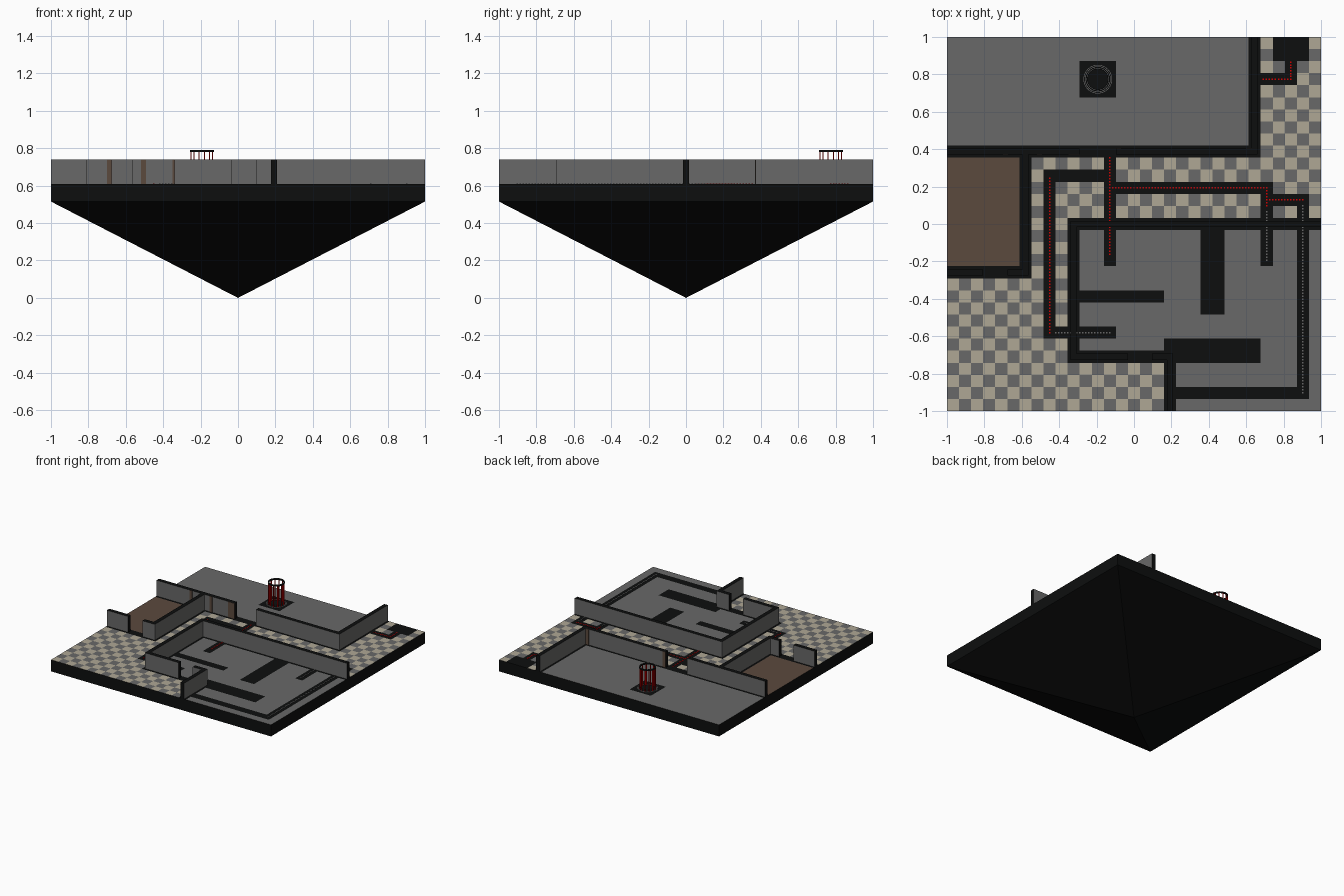
import bpy, bmesh, math
from mathutils import Vector

if "Cube" in bpy.data.objects:
    bpy.data.objects.remove(bpy.data.objects["Cube"])

U = 2 / 31            # floor tile size
Z = 0.61              # floor level
H = 0.13              # wall height
T = U / 4             # half wall thickness

def mat(name, r, g, b):
    m = bpy.data.materials.new(name)
    m.diffuse_color = (r, g, b, 1)
    m.use_nodes = True
    m.node_tree.nodes["Principled BSDF"].inputs["Base Color"].default_value = m.diffuse_color
    return m

BLACK = mat("black", 0.004, 0.0045, 0.0045)
GREY = mat("grey", 0.14, 0.14, 0.138)
BEIGE = mat("beige", 0.43, 0.39, 0.30)
BROWN = mat("brown", 0.105, 0.067, 0.048)
RED = mat("red", 0.7, 0.0, 0.0)
MATS = [BLACK, GREY, BEIGE, BROWN, RED]
K, G, BE, BR, R = range(5)

def finish(bm, name):
    me = bpy.data.meshes.new(name)
    bm.to_mesh(me)
    bm.free()
    for m in MATS:
        me.materials.append(m)
    ob = bpy.data.objects.new(name, me)
    bpy.context.collection.objects.link(ob)
    return ob

def cx(c): return -1 + (c + 0.5) * U     # tile column centre
def cy(r): return 1 - (r + 0.5) * U      # tile row centre, from the back

def box(bm, x0, x1, y0, y1, z0, z1, mi):
    v = [bm.verts.new((x, y, z)) for z in (z0, z1)
         for x, y in ((x0, y0), (x1, y0), (x1, y1), (x0, y1))]
    quads = [(3, 2, 1, 0), (4, 5, 6, 7)]
    quads += [(i, (i + 1) % 4, (i + 1) % 4 + 4, i + 4) for i in range(4)]
    for q in quads:
        bm.faces.new([v[i] for i in q]).material_index = mi

# black slab with inverted pyramid below
bm = bmesh.new()
sq = [(-1, -1), (1, -1), (1, 1), (-1, 1)]
hi = [bm.verts.new((x, y, Z)) for x, y in sq]
lo = [bm.verts.new((x, y, 0.515)) for x, y in sq]
tip = bm.verts.new((0, 0, 0))
for i in range(4):
    j = (i + 1) % 4
    bm.faces.new((lo[i], lo[j], hi[j], hi[i]))
    bm.faces.new((lo[j], lo[i], tip))
finish(bm, "base_pyramid")

# floor tiles: dark rectangles (first col, last col, first row, last row)
DARK = [(25, 25, 0, 9), (0, 25, 9, 9), (6, 6, 9, 19), (0, 6, 19, 19),
        (10, 30, 15, 15), (10, 10, 15, 26), (10, 18, 26, 26), (18, 18, 26, 30),
        (18, 25, 25, 26), (21, 22, 16, 22), (11, 17, 21, 21), (13, 13, 10, 18),
        (26, 26, 12, 18), (13, 26, 12, 12), (26, 29, 13, 13), (29, 29, 13, 29),
        (19, 29, 29, 29), (8, 8, 11, 24), (8, 13, 11, 11), (8, 13, 24, 24),
        (27, 29, 0, 1), (28, 28, 2, 3), (25, 28, 3, 3), (11, 13, 2, 4)]
PLAIN = [(0, 24, 0, 8), (11, 30, 16, 26), (19, 30, 27, 30)]

def inside(c, r, rects):
    return any(a <= c <= b and d <= r <= e for a, b, d, e in rects)

def tile(c, r):
    if inside(c, r, DARK):
        return K
    if inside(c, r, [(0, 5, 10, 18)]):
        return BR
    if inside(c, r, PLAIN):
        return G
    return BE if (c + r) % 2 == 0 else G

bm = bmesh.new()
vs = [[bm.verts.new((-1 + c * U, 1 - r * U, Z)) for c in range(32)] for r in range(32)]
for r in range(31):
    for c in range(31):
        f = bm.faces.new((vs[r + 1][c], vs[r + 1][c + 1], vs[r][c + 1], vs[r][c]))
        f.material_index = tile(c, r)
        # walkway tiles: black rim around a grey centre
        if r == 3 and 14 <= c <= 24:
            f.material_index = K
            bmesh.ops.inset_individual(bm, faces=[f], thickness=0.008)
            f.material_index = G
finish(bm, "tiled_floor")

# walls: grey long sides, black tops and open ends
def wall(name, pts):
    bm = bmesh.new()
    p = [Vector(q) for q in pts]
    nrm = []
    for a, b in zip(p, p[1:]):
        d = (b - a).normalized()
        nrm.append(Vector((-d.y, d.x)))
    rings = []
    for i, q in enumerate(p):
        if i == 0:
            o = nrm[0]
        elif i == len(p) - 1:
            o = nrm[-1]
        else:
            o = nrm[i - 1] + nrm[i]
        l, r = q + o * T, q - o * T
        rings.append([bm.verts.new((s.x, s.y, z)) for s, z in
                      ((l, Z), (r, Z), (r, Z + H), (l, Z + H))])
    for a, b in zip(rings, rings[1:]):
        for k in range(4):
            m = (k + 1) % 4
            f = bm.faces.new((a[k], a[m], b[m], b[k]))
            f.material_index = G if k in (1, 3) else K
    bm.faces.new(rings[0][::-1])
    bm.faces.new(rings[-1])
    bmesh.ops.recalc_face_normals(bm, faces=bm.faces)
    finish(bm, name)

yb, yf, ys = cy(9), cy(19), cy(26)
xr, xl, xm, xs = cx(25), cx(6), cx(10), cx(18)
wall("back_wall_left", [(-1, yb), (-1 + 11 * U, yb)])
wall("back_wall_right", [(-1 + 14 * U, yb), (xr, yb), (xr, 1)])
wall("brown_room_wall", [(-1 + 5 * U, yf), (xl, yf), (xl, yb - T)])
wall("brown_room_front_wall", [(-1, yf), (-1 + 3 * U, yf)])
wall("main_room_wall", [(1, 0), (xm, 0), (xm, ys), (-1 + 15 * U, ys)])
wall("main_room_front_wall", [(-1 + 17 * U, ys), (xs, ys), (xs, -1)])

# thin brown door trims on the back wall
bm = bmesh.new()
for x0, x1 in ((-0.70, -0.675), (-0.518, -0.492), (-0.35, -0.29)):
    box(bm, x0, x1, yb - T - 0.003, yb - T, Z, Z + H, BR)
for x0, x1 in ((-0.097, -0.07), (0.60, 0.628)):
    box(bm, x0, x1, yb + T, yb + T + 0.003, Z, Z + H, BR)
finish(bm, "door_trims")

# dotted guide lines along the dark paths
def dots(name, runs, mi):
    bm = bmesh.new()
    for c0, r0, c1, r1 in runs:
        a, b = Vector((cx(c0), cy(r0))), Vector((cx(c1), cy(r1)))
        n = max(1, round((b - a).length / (U / 4)))
        for i in range(n + 1):
            q = a.lerp(b, i / n)
            box(bm, q.x - 0.004, q.x + 0.004, q.y - 0.004, q.y + 0.004,
                Z, Z + 0.002, mi)
    finish(bm, name)

dots("red_guide_dots", [(13, 9.5, 13, 17.5), (13, 12, 26, 12), (26, 12, 26, 13.5),
                        (26, 13, 29, 13), (8, 11.2, 8, 24),
                        (25.7, 3, 28, 3), (28, 1.6, 28, 3)], RED and R)
dots("grey_guide_dots", [(26, 14, 26, 18), (29, 13.5, 29, 29), (8.5, 24, 13, 24)], G)

# round cage: bars, top ring and floor rings
PX, PY = cx(12), cy(3)

def ring(bm, r0, r1, z0, z1, mi, n=24):
    loops = []
    for r, z in ((r0, z0), (r1, z0), (r1, z1), (r0, z1)):
        loops.append([bm.verts.new((PX + r * math.cos(2 * math.pi * i / n),
                                    PY + r * math.sin(2 * math.pi * i / n), z))
                      for i in range(n)])
    for k in range(4):
        a, b = loops[k], loops[(k + 1) % 4]
        for i in range(n):
            j = (i + 1) % n
            bm.faces.new((a[i], a[j], b[j], b[i])).material_index = mi

bm = bmesh.new()
ring(bm, 0.054, 0.064, 0.779, 0.79, K)
ring(bm, 0.058, 0.060, 0.79, 0.791, G)
bmesh.ops.recalc_face_normals(bm, faces=bm.faces)
finish(bm, "cage_top_ring")

bm = bmesh.new()
ring(bm, 0.074, 0.077, Z, Z + 0.002, G)
ring(bm, 0.066, 0.069, Z, Z + 0.002, G)
bmesh.ops.recalc_face_normals(bm, faces=bm.faces)
finish(bm, "cage_floor_rings")

bm = bmesh.new()
for i in range(12):
    a = 2 * math.pi * (i + 0.5) / 12
    x, y = PX + 0.059 * math.cos(a), PY + 0.059 * math.sin(a)
    box(bm, x - 0.003, x + 0.003, y - 0.003, y + 0.003, Z, 0.78, R)
finish(bm, "cage_bars")
